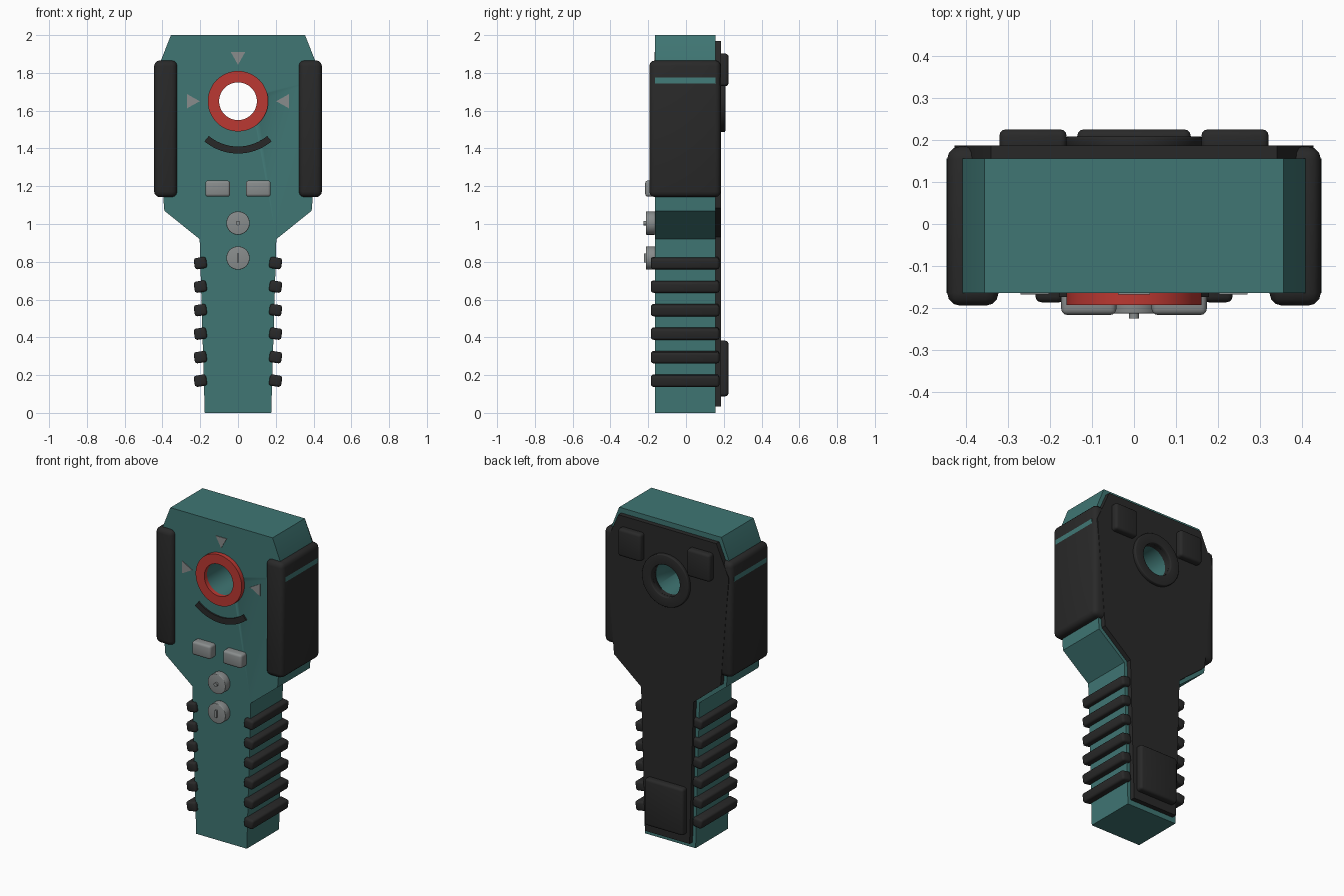
import bpy, bmesh, math
from mathutils import Matrix, Vector

old = bpy.data.objects.get("Cube")
if old:
    bpy.data.objects.remove(old, do_unlink=True)


def material(name, rgb):
    m = bpy.data.materials.new(name)
    m.use_nodes = True
    color = (*rgb, 1)
    m.diffuse_color = color
    m.node_tree.nodes["Principled BSDF"].inputs["Base Color"].default_value = color
    return m


TEAL = material("teal_plastic", (0.05, 0.18, 0.172))
BLACK = material("black_rubber", (0.022, 0.022, 0.022))
RED = material("red_ring", (0.5, 0.04, 0.032))
GREY = material("grey_metal", (0.25, 0.265, 0.265))

FRONT, BACK, PLATE = -0.164, 0.156, 0.186   # main depth levels
EYE = 1.65                                  # height of the round opening


def finish(name, bm, mat, bevel=0):
    bmesh.ops.recalc_face_normals(bm, faces=bm.faces)
    me = bpy.data.meshes.new(name)
    bm.to_mesh(me)
    bm.free()
    me.materials.append(mat)
    ob = bpy.data.objects.new(name, me)
    bpy.context.collection.objects.link(ob)
    bpy.ops.object.select_all(action='DESELECT')
    ob.select_set(True)
    bpy.context.view_layer.objects.active = ob
    if bevel:
        mod = ob.modifiers.new("rounded", 'BEVEL')
        mod.width = bevel
        mod.segments = 3
        mod.limit_method = 'ANGLE'
        bpy.ops.object.modifier_apply(modifier=mod.name)
    bpy.ops.object.shade_smooth_by_angle(angle=math.radians(35))
    return ob


def prism(name, outline, y0, y1, mat, bevel=0):
    """Extrude an x-z outline from y0 to y1."""
    bm = bmesh.new()
    face = bm.faces.new([bm.verts.new((x, y0, z)) for x, z in outline])
    out = bmesh.ops.extrude_face_region(bm, geom=[face])
    moved = [v for v in out["geom"] if isinstance(v, bmesh.types.BMVert)]
    bmesh.ops.translate(bm, verts=moved, vec=(0, y1 - y0, 0))
    return finish(name, bm, mat, bevel)


def box(name, x, y, z, mat, bevel=0, tilt=0):
    """Box from (min, max) ranges, turned about the y axis."""
    size = [r[1] - r[0] for r in (x, y, z)]
    mid = Vector([(r[0] + r[1]) / 2 for r in (x, y, z)])
    bm = bmesh.new()
    bmesh.ops.create_cube(bm, size=1, matrix=Matrix.Translation(mid)
                          @ Matrix.Rotation(tilt, 4, 'Y') @ Matrix.Diagonal((*size, 1)))
    return finish(name, bm, mat, bevel)


def disc(name, z, radius, y0, y1, mat, bevel=0, sides=48):
    pts = [(radius * math.cos(i * math.tau / sides),
            z + radius * math.sin(i * math.tau / sides)) for i in range(sides)]
    return prism(name, pts, y0, y1, mat, bevel)


def ring(name, inner, outer, y0, y1, mat, bevel=0, sides=48):
    bm = bmesh.new()
    profile = [(inner, y0), (outer, y0), (outer, y1), (inner, y1)]
    loops = []
    for i in range(sides):
        a = i * math.tau / sides
        loops.append([bm.verts.new((r * math.cos(a), y, EYE + r * math.sin(a)))
                      for r, y in profile])
    for i in range(sides):
        a, b = loops[i], loops[(i + 1) % sides]
        for j in range(4):
            k = (j + 1) % 4
            bm.faces.new((a[j], a[k], b[k], b[j]))
    return finish(name, bm, mat, bevel)


def mirrored(half):
    return half + [(-x, z) for x, z in reversed(half)]


# Housing and back plate, both with the round opening cut through
housing = prism("housing", mirrored([(0.355, 2), (0.446, 1.77), (0.39, 1.07),
                (0.203, 0.92), (0.176, 0)]), FRONT, BACK, TEAL)
plate = prism("back_plate", mirrored([(0.34, 1.968), (0.427, 1.77), (0.37, 1.085),
              (0.182, 0.93), (0.155, 0.033)]), BACK, PLATE, BLACK)
cutter = disc("opening_cutter", EYE, 0.1, -1, 1, TEAL)
cutter.hide_render = True
for ob in (housing, plate):
    mod = ob.modifiers.new("opening", 'BOOLEAN')
    mod.operation = 'DIFFERENCE'
    mod.solver = 'EXACT'
    mod.object = cutter
    bpy.context.view_layer.objects.active = ob
    bpy.ops.object.modifier_apply(modifier=mod.name)
bpy.data.objects.remove(cutter, do_unlink=True)

# Rings around the opening
ring("front_ring", 0.1, 0.16, -0.192, FRONT, RED)
ring("rear_ring", 0.1, 0.163, PLATE - 0.005, 0.208, BLACK, 0.006)

# Curved bar below the opening
angles = [math.radians(-130 + 80 * i / 20) for i in range(21)]
arc = [(0.277 * math.cos(a), EYE + 0.277 * math.sin(a)) for a in angles]
arc += [(0.24 * math.cos(a), EYE + 0.24 * math.sin(a)) for a in reversed(angles)]
prism("curved_bar", arc, -0.174, FRONT, BLACK)

# Pointer triangles aimed at the opening
prism("top_pointer", [(-0.038, 1.91), (0.038, 1.91), (0, 1.842)],
      FRONT - 0.004, FRONT, GREY)

for side, s in (("left", 1), ("right", -1)):
    def span(a, b):
        return tuple(sorted((a * s, b * s)))

    prism(side + "_pointer", [(0.27 * s, 1.688), (0.27 * s, 1.612), (0.202 * s, EYE)],
          FRONT - 0.004, FRONT, GREY)
    # Side bumper, front button and rear pad
    box(side + "_bumper", span(0.322, 0.444), (-0.194, 0.184), (1.142, 1.866), BLACK, 0.03)
    box(side + "_button", span(0.042, 0.173), (-0.216, FRONT + 0.02), (1.145, 1.23),
        GREY, 0.014)
    box(side + "_rear_pad", span(0.16, 0.32), (PLATE - 0.02, 0.225), (1.73, 1.902),
        BLACK, 0.016)
    # Grip ribs down the handle
    for i in range(6):
        z = 0.793 - i * 0.1245
        box(f"{side}_grip_rib_{i + 1}", span(0.166, 0.232), (-0.186, 0.177),
            (z - 0.03, z + 0.03), BLACK, 0.014, math.radians(9 * s))

box("lower_rear_pad", (-0.135, 0.135), (PLATE - 0.02, 0.225), (0.088, 0.382), BLACK, 0.016)

# Round knobs with a pin and a key bar
disc("upper_knob", 1.005, 0.062, -0.213, FRONT, GREY, 0.004)
disc("upper_knob_pin", 1.005, 0.012, -0.225, -0.21, GREY, sides=16)
disc("lower_knob", 0.82, 0.062, -0.213, FRONT, GREY, 0.004)
box("lower_knob_bar", (-0.006, 0.006), (-0.223, -0.21), (0.797, 0.843), GREY)
